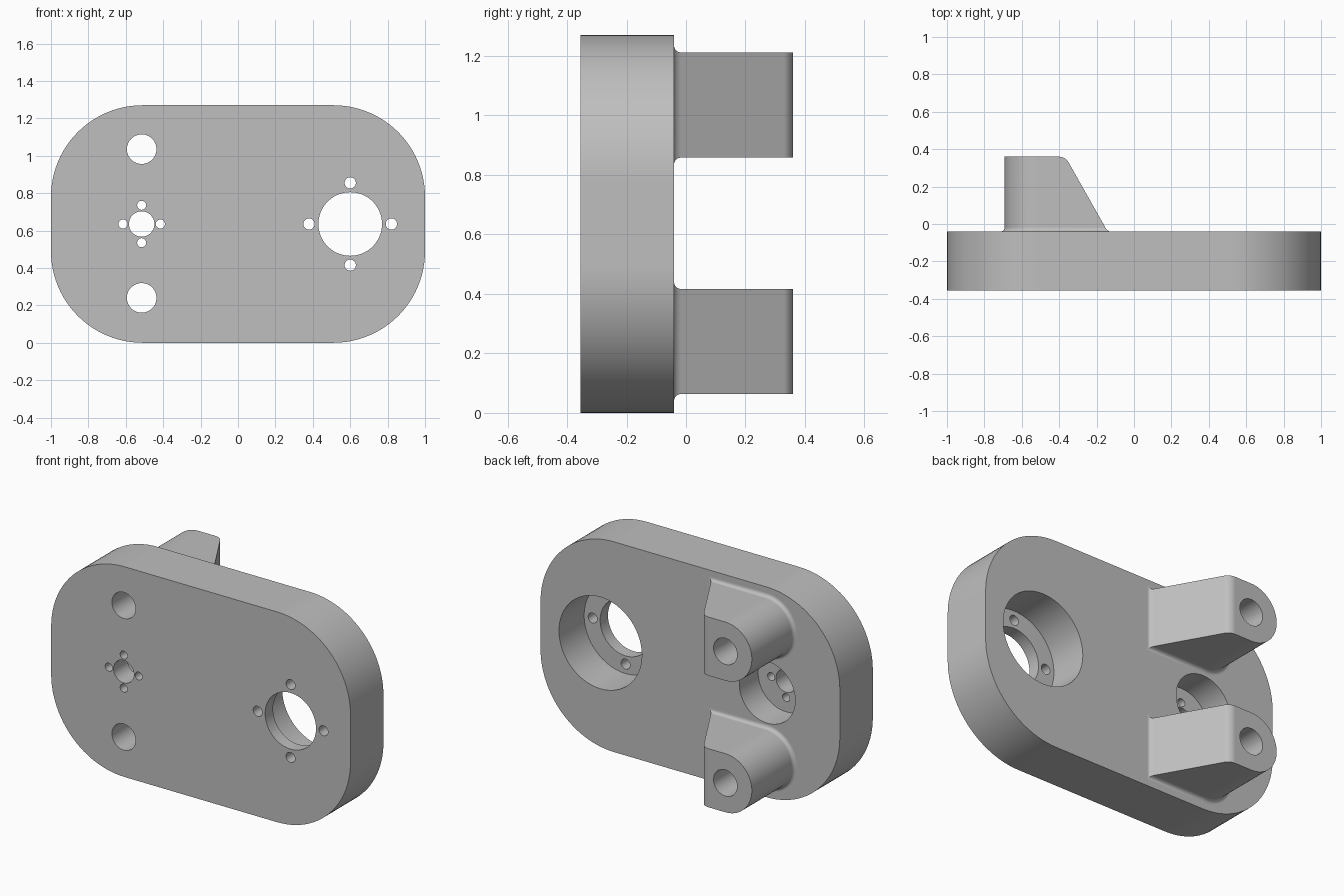
import bpy, bmesh
from math import sin, cos, pi, radians
from mathutils import Matrix

cube = bpy.data.objects.get("Cube")
if cube:
    bpy.data.objects.remove(cube)

grey = bpy.data.materials.new("plain grey")
grey.use_nodes = True
colour = (0.52, 0.52, 0.52, 1)
grey.diffuse_color = colour
grey.node_tree.nodes["Principled BSDF"].inputs["Base Color"].default_value = colour

FRONT, BACK, TIP = -0.355, -0.04, 0.36
HEIGHT, MID = 1.27, 0.635
PIN_X, PIN_Z = -0.515, (0.24, 1.035)


def add_object(name, bm):
    bmesh.ops.recalc_face_normals(bm, faces=bm.faces)
    mesh = bpy.data.meshes.new(name)
    bm.to_mesh(mesh)
    bm.free()
    mesh.materials.append(grey)
    obj = bpy.data.objects.new(name, mesh)
    bpy.context.collection.objects.link(obj)
    return obj


def loft(name, rings):
    """Closed solid through rings with equal numbers of points."""
    bm = bmesh.new()
    loops = [[bm.verts.new(p) for p in ring] for ring in rings]
    n = len(loops[0])
    for a, b in zip(loops, loops[1:]):
        for i in range(n):
            j = (i + 1) % n
            bm.faces.new((a[i], a[j], b[j], b[i]))
    bm.faces.new(loops[0])
    bm.faces.new(loops[-1])
    return add_object(name, bm)


def drills(name, holes, y0, y1):
    """Cutter made of cylinders along y, from (x, z, radius)."""
    bm = bmesh.new()
    for x, z, r in holes:
        place = Matrix.Translation((x, (y0 + y1) / 2, z)) @ Matrix.Rotation(pi / 2, 4, 'X')
        bmesh.ops.create_cone(bm, cap_ends=True, segments=64, radius1=r,
                              radius2=r, depth=y1 - y0, matrix=place)
    cutter = add_object(name, bm)
    cutter.hide_render = True
    return cutter


def cut(obj, cutters):
    bpy.ops.object.select_all(action='DESELECT')
    bpy.context.view_layer.objects.active = obj
    obj.select_set(True)
    for cutter in cutters:
        mod = obj.modifiers.new("cut", 'BOOLEAN')
        mod.operation = 'DIFFERENCE'
        mod.solver = 'EXACT'
        mod.object = cutter
        bpy.ops.object.modifier_apply(modifier=mod.name)
    bpy.ops.object.shade_smooth_by_angle(angle=radians(30))
    mod = obj.modifiers.new("clean shading", 'WEIGHTED_NORMAL')
    mod.keep_sharp = True


# Plate outline with four large round corners
def plate_ring(y, r=0.49, steps=24):
    ring = []
    for k, (sx, sz) in enumerate(((1, 1), (-1, 1), (-1, -1), (1, -1))):
        for i in range(steps + 1):
            a = (k + i / steps) * pi / 2
            ring.append((sx * (1 - r) + r * cos(a), y,
                         MID + sz * (MID - r) + r * sin(a)))
    return ring


plate = loft("plate", [plate_ring(FRONT), plate_ring(BACK)])


# Bracket section: half-round outer end, straight inner end
def bracket_ring(y, z, right, grow, r=0.177, steps=40):
    r += grow
    ring = [(right, y, z + r)]
    for i in range(steps + 1):
        a = pi / 2 + pi * i / steps
        ring.append((PIN_X + r * cos(a), y, z + r * sin(a)))
    ring.append((right, y, z - r))
    return ring


def slope_x(y):
    return -0.158 - 0.565 * (y + 0.01)


def bracket(name, z, fillet=0.022, round_r=0.06, steps=8):
    foot = slope_x(BACK) + 0.6 * fillet
    rings = [bracket_ring(BACK - 0.01, z, foot, fillet)]
    for i in range(steps + 1):                      # fillet at the foot
        a = i / steps * pi / 2
        y = BACK + fillet * (1 - cos(a))
        grow = fillet * (1 - sin(a))
        rings.append(bracket_ring(y, z, slope_x(y) + 0.6 * grow, grow))
    for i in range(steps + 1):                      # rounded edge above the slope
        a = radians(30 + 60 * i / steps)
        y = TIP - round_r + round_r * sin(a)
        rings.append(bracket_ring(y, z, -0.402 + round_r * cos(a), 0))
    return loft(name, rings)


lower = bracket("lower_bracket", PIN_Z[0])
upper = bracket("upper_bracket", PIN_Z[1])

# Through holes: pins, two bores and the four screws around each bore
holes = [(PIN_X, z, 0.079) for z in PIN_Z]
for x, bore, ring, screw in ((0.6, 0.17, 0.22, 0.03), (PIN_X, 0.068, 0.1, 0.024)):
    holes.append((x, MID, bore))
    for k in range(4):
        a = k * pi / 2
        holes.append((x + ring * cos(a), MID + ring * sin(a), screw))
through = drills("through_holes", holes, -0.5, 0.5)

# Recesses sunk from the back
large = drills("large_recess", [(0.6, MID, 0.277)], BACK - 0.24, 0.1)
small = drills("small_recess", [(PIN_X, MID, 0.187)], BACK - 0.18, 0.1)

cut(plate, (through, large, small))
for part in (lower, upper):
    cut(part, (through,))
for cutter in (through, large, small):
    bpy.data.objects.remove(cutter)
